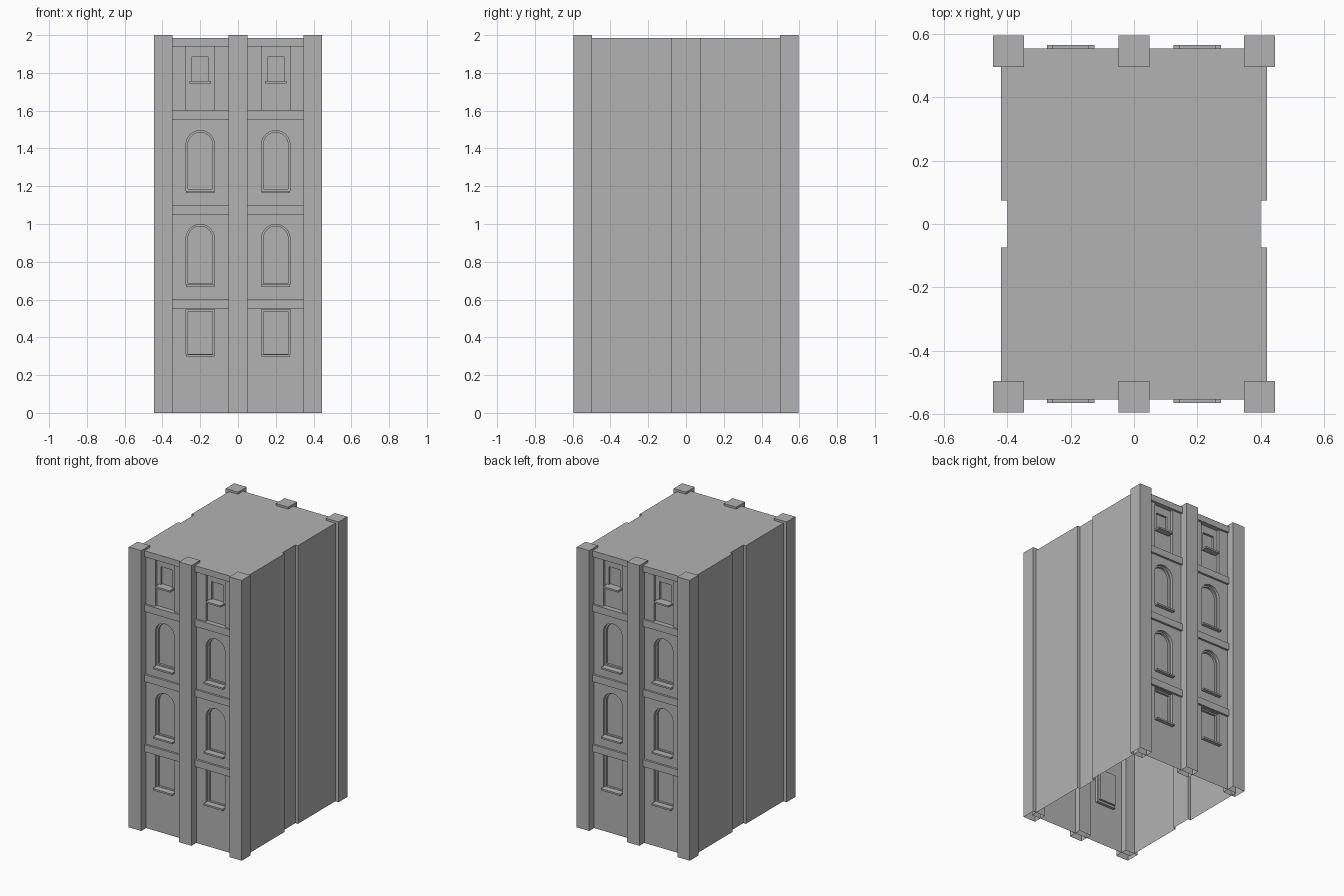
import bpy, bmesh, math

cube = bpy.data.objects.get("Cube")
if cube:
    bpy.data.objects.remove(cube, do_unlink=True)

stone = bpy.data.materials.new("grey_stone")
stone.diffuse_color = (0.45, 0.45, 0.45, 1)
stone.use_nodes = True
stone.node_tree.nodes["Principled BSDF"].inputs["Base Color"].default_value = (0.45, 0.45, 0.45, 1)

ROOF = 1.985      # roof height
WALL = -0.54      # facade plane
FACE = -0.555     # ledge front plane
SIDE = 0.42       # side wall plane
BAYS = (-0.2, 0.2)


def finish(bm, name):
    mesh = bpy.data.meshes.new(name)
    bm.to_mesh(mesh)
    bm.free()
    mesh.materials.append(stone)
    obj = bpy.data.objects.new(name, mesh)
    bpy.context.collection.objects.link(obj)
    return obj


def box(name, x, y, z, open_bottom=False):
    """Box from three (low, high) ranges."""
    bm = bmesh.new()
    bmesh.ops.create_cube(bm, size=1)
    for v in bm.verts:
        v.co = [r[0] + (c + 0.5) * (r[1] - r[0]) for c, r in zip(v.co, (x, y, z))]
    if open_bottom:
        low = [f for f in bm.faces if f.calc_center_median().z < z[0] + 0.001]
        bmesh.ops.delete(bm, geom=low, context='FACES')
    return finish(bm, name)


def outline(cx, half, z0, z1, arched=False, inset=0.0):
    """Window outline in x and z, optionally with a round head."""
    w, z0, z1 = half - inset, z0 + inset, z1 - inset
    if not arched:
        return [(cx - w, z0), (cx + w, z0), (cx + w, z1), (cx - w, z1)]
    head = [math.pi * i / 16 for i in range(17)]
    return [(cx - w, z0), (cx + w, z0)] + [
        (cx + w * math.cos(a), z1 - w + w * math.sin(a)) for a in head]


def window_rings(cx):
    """Stepped rings (outline, y) for every opening of one bay."""
    openings = []
    for z0, z1, arched in ((0.303, 0.548, False), (0.675, 0.998, True), (1.175, 1.495, True)):
        outer = outline(cx, 0.075, z0, z1, arched)
        inner = outline(cx, 0.075, z0, z1, arched, 0.01)
        openings.append([(outer, WALL), (outer, WALL + 0.02),
                         (inner, WALL + 0.02), (inner, WALL + 0.035)])
    # Tall attic panel with a small window set into it
    panel = outline(cx, 0.075, 1.6, 1.94)
    small = outline(cx, 0.045, 1.757, 1.885)
    openings.append([(panel, WALL), (panel, WALL + 0.02),
                     (small, WALL + 0.02), (small, WALL + 0.035)])
    return openings


def facade(name):
    bm = bmesh.new()

    def ring(points, y):
        return [bm.verts.new((x, y, z)) for x, z in points]

    def loop_edges(verts):
        return [bm.edges.new((a, b)) for a, b in zip(verts, verts[1:] + verts[:1])]

    edges = loop_edges(ring([(-SIDE, 0), (SIDE, 0), (SIDE, ROOF), (-SIDE, ROOF)], WALL))
    stacks = []
    for cx in BAYS:
        for opening in window_rings(cx):
            stack = [ring(points, y) for points, y in opening]
            edges += loop_edges(stack[0])
            stacks.append(stack)
    bmesh.ops.triangle_fill(bm, edges=edges, use_beauty=True, normal=(0, -1, 0))
    for stack in stacks:
        for a, b in zip(stack, stack[1:]):
            n = len(a)
            for i in range(n):
                j = (i + 1) % n
                bm.faces.new((a[i], a[j], b[j], b[i]))
        bm.faces.new(stack[-1])
    bmesh.ops.recalc_face_normals(bm, faces=bm.faces)
    if sum(f.normal.y * f.calc_area() for f in bm.faces) > 0:
        bmesh.ops.reverse_faces(bm, faces=bm.faces)
    return finish(bm, name)


# Side walls with a shallow central groove, open below
for s, side in ((-1, "right"), (1, "left")):
    bm = bmesh.new()
    plan = [(SIDE, WALL), (SIDE, -0.075), (0.4, -0.075),
            (0.4, 0.075), (SIDE, 0.075), (SIDE, -WALL)]
    low = [bm.verts.new((s * x, s * y, 0)) for x, y in plan]
    high = [bm.verts.new((s * x, s * y, ROOF)) for x, y in plan]
    for i in range(len(plan) - 1):
        bm.faces.new((low[i], low[i + 1], high[i + 1], high[i]))
    finish(bm, side + "_wall")

# Flat roof following the grooves and ledges
bm = bmesh.new()
edge = [(SIDE, FACE), (SIDE, -0.075), (0.4, -0.075),
        (0.4, 0.075), (SIDE, 0.075), (SIDE, -FACE)]
bm.faces.new([bm.verts.new((s * x, s * y, ROOF)) for s in (1, -1) for x, y in edge])
finish(bm, "roof")

# Front and back: same facade, pillars, ledges and sills
for s, end in ((1, "front"), (-1, "back")):
    wall = facade(end + "_facade")
    if s < 0:
        wall.rotation_euler.z = math.pi

    def depth(a, b):
        return tuple(sorted((s * a, s * b)))

    for cx in (-0.397, 0, 0.397):
        box(end + "_pillar", (cx - 0.049, cx + 0.049), depth(-0.595, -0.497), (0, 2), True)
    for cx in BAYS:
        for z in ((0.55, 0.6), (1.05, 1.1), (1.55, 1.6), (1.94, ROOF - 0.001)):
            box(end + "_ledge", (cx - 0.152, cx + 0.152), depth(FACE, WALL), z)
        for z, half in ((0.298, 0.075), (0.667, 0.075), (1.163, 0.075), (1.745, 0.058)):
            box(end + "_sill", (cx - half, cx + half), depth(-0.565, WALL + 0.02), (z, z + 0.012))
